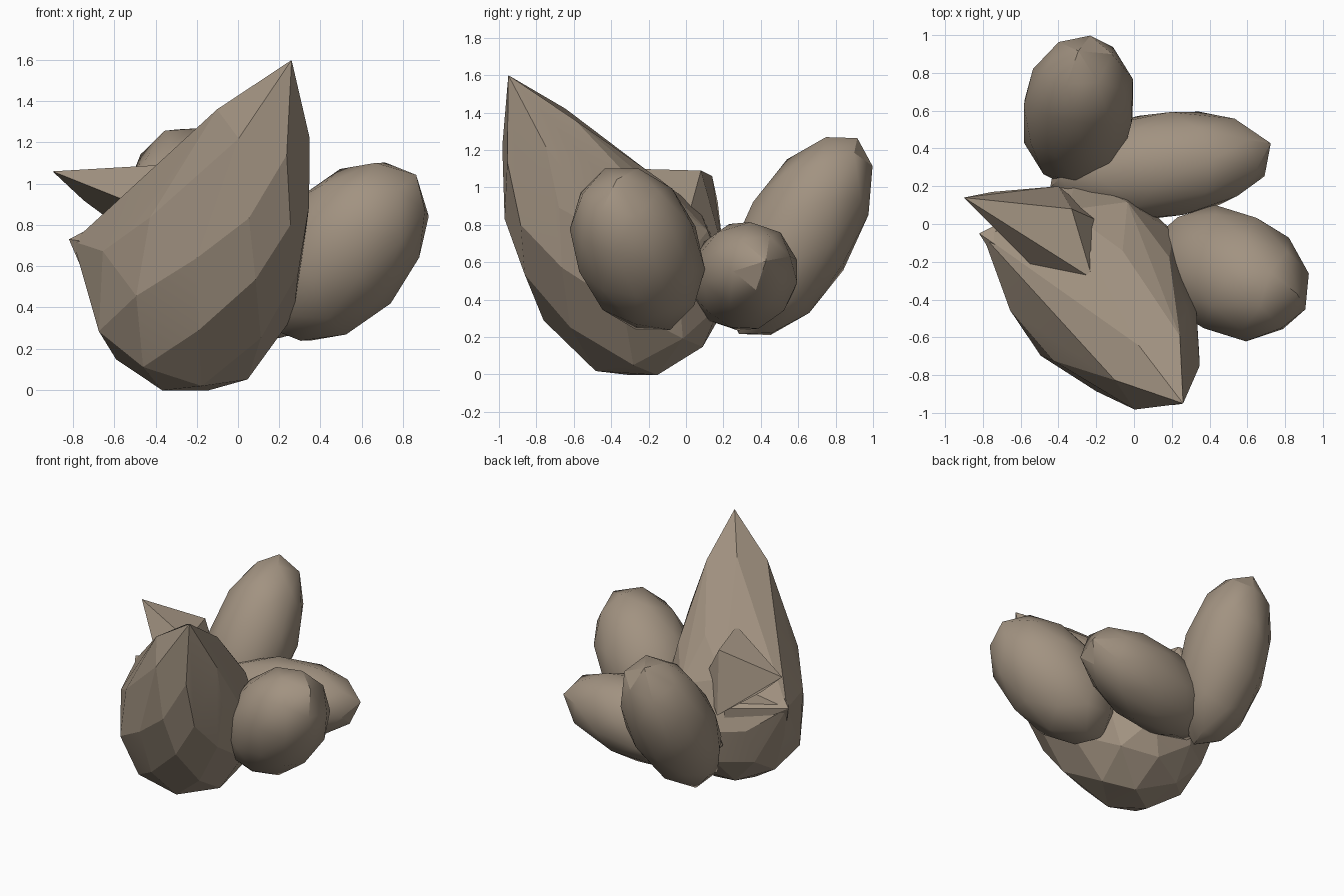
import bpy, bmesh, math
from mathutils import Vector, Matrix

if "Cube" in bpy.data.objects:
    bpy.data.objects.remove(bpy.data.objects["Cube"])

mat = bpy.data.materials.new("tan_brown")
mat.diffuse_color = (0.36, 0.29, 0.22, 1)
mat.use_nodes = True
mat.node_tree.nodes["Principled BSDF"].inputs["Base Color"].default_value = mat.diffuse_color


def finish(name, bm, angle):
    bmesh.ops.recalc_face_normals(bm, faces=bm.faces[:])
    me = bpy.data.meshes.new(name)
    bm.to_mesh(me)
    bm.free()
    me.materials.append(mat)
    ob = bpy.data.objects.new(name, me)
    bpy.context.collection.objects.link(ob)
    bpy.ops.object.select_all(action='DESELECT')
    ob.select_set(True)
    bpy.context.view_layer.objects.active = ob
    bpy.ops.object.shade_smooth_by_angle(angle=math.radians(angle))
    return ob


def hull(name, points, angle=10):
    bm = bmesh.new()
    for p in points:
        bm.verts.new(p)
    bmesh.ops.convex_hull(bm, input=bm.verts[:])
    loose = [v for v in bm.verts if not v.link_faces]
    bmesh.ops.delete(bm, geom=loose, context='VERTS')
    bmesh.ops.dissolve_limit(bm, angle_limit=math.radians(7),
                             verts=bm.verts[:], edges=bm.edges[:])
    return finish(name, bm, angle)


def pod(name, center, axis, length, radius):
    bm = bmesh.new()
    bmesh.ops.create_icosphere(bm, subdivisions=2, radius=1.03)
    bm.transform(Matrix.Rotation(math.radians(31.7), 4, 'X'))  # blunt ends
    rot = Vector(axis).to_track_quat('Z', 'Y').to_matrix().to_4x4()
    bm.transform(Matrix.Translation(center) @ rot
                 @ Matrix.Diagonal((radius, radius, length, 1)))
    return finish(name, bm, 28)


# Main bulb: faceted rings along a leaning axis, ending in a sharp tip
core = Vector((-0.22, -0.28, 0.5))
tip = Vector((0.26, -0.95, 1.6))
lean = Vector((0.335, -0.496, 0.80)).normalized()
side = Vector((0.83, 0.56, 0)).normalized()
front = side.cross(lean).normalized()
# each ring: distance along the axis, front, back and side radius
rings = [(-0.44, 0.29, 0.27, 0.27), (-0.27, 0.45, 0.45, 0.44),
         (0.08, 0.53, 0.53, 0.49), (0.42, 0.51, 0.40, 0.42),
         (0.70, 0.44, 0.31, 0.32), (1.0, 0.27, 0.20, 0.24)]
pts = [tip, core - lean * 0.52, (-0.2, -0.27, 0.0), (-0.80, -0.06, 0.72)]
for i, (t, rf, rb, rs) in enumerate(rings):
    n = 6 if i in (0, 5) else 9
    for k in range(n):
        a = 2 * math.pi * (k + 0.5 * (i % 2)) / n
        s = math.sin(a)
        pts.append(core + lean * t + side * (rs * math.cos(a))
                   + front * (s * (rf if s > 0 else rb)))
hull("main_bulb", pts)

# Upper thorn and the short flap beneath it on the left
hull("side_thorn", [(-0.90, 0.14, 1.06), (-0.22, -0.29, 1.10), (-0.33, 0.08, 1.09),
                    (-0.50, -0.26, 0.90), (-0.75, 0.17, 0.92), (-0.40, 0.20, 0.66),
                    (-0.15, 0.0, 0.80)])
hull("lower_flap", [(-0.82, -0.05, 0.73), (-0.50, -0.27, 0.90), (-0.60, -0.40, 0.70),
                    (-0.70, -0.18, 0.45), (-0.42, 0.13, 0.50), (-0.42, 0.15, 0.70),
                    (-0.30, -0.2, 0.60)])

# Three rounded pods leaning outward
pod("back_pod", (-0.295, 0.60, 0.74), (0.08, 0.5, 0.87), 0.60, 0.295)
pod("middle_pod", (0.14, 0.31, 0.525), (1, 0.12, 0.15), 0.59, 0.28)
pod("right_pod", (0.51, -0.26, 0.67), (0.62, -0.30, 0.72), 0.515, 0.33)
